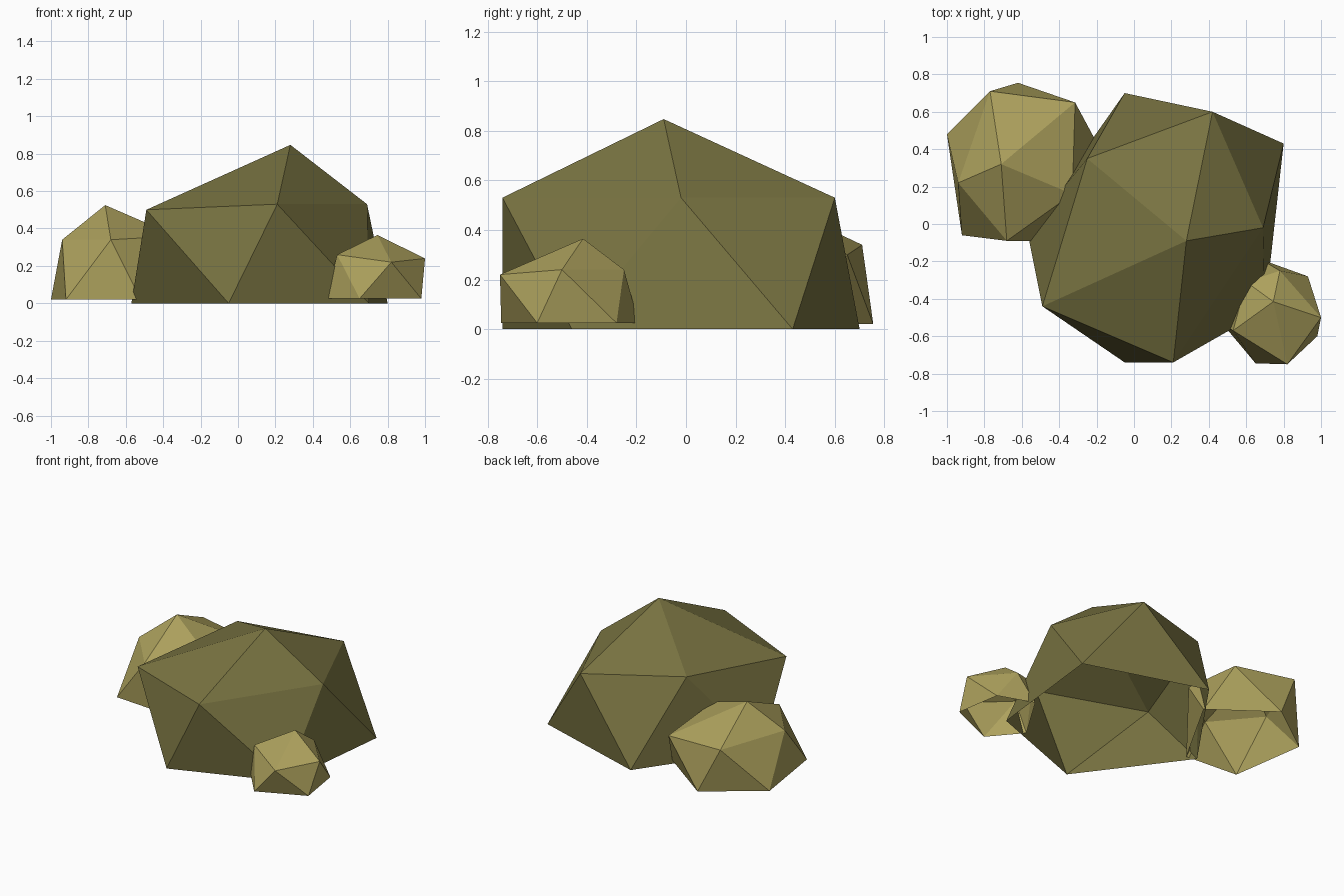
import bpy, bmesh

if "Cube" in bpy.data.objects:
    bpy.data.objects.remove(bpy.data.objects["Cube"])


def material(name, rgb):
    m = bpy.data.materials.new(name)
    m.diffuse_color = (*rgb, 1.0)
    m.use_nodes = True
    m.node_tree.nodes["Principled BSDF"].inputs["Base Color"].default_value = m.diffuse_color
    return m


def rock(name, mat, top, upper, lower, base_z):
    """Faceted dome: a distorted icosahedron without its bottom cap.
    Rings run counter-clockwise; upper[i] sits between lower[i] and lower[i+1]."""
    bm = bmesh.new()
    t = bm.verts.new(top)
    u = [bm.verts.new(p) for p in upper]
    l = [bm.verts.new((x, y, base_z)) for x, y in lower]
    for i in range(5):
        j = (i + 1) % 5
        bm.faces.new((t, u[i], u[j]))
        bm.faces.new((l[i], l[j], u[i]))
        bm.faces.new((u[i], l[j], u[j]))
    mesh = bpy.data.meshes.new(name)
    bm.to_mesh(mesh)
    bm.free()
    mesh.materials.append(mat)
    obj = bpy.data.objects.new(name, mesh)
    bpy.context.collection.objects.link(obj)
    return obj


dark = material("dark olive stone", (0.19, 0.172, 0.053))
light = material("light sandy stone", (0.42, 0.36, 0.11))

# Large central boulder
rock("large_rock", dark, (0.28, -0.09, 0.847),
     [(0.21, -0.74, 0.53), (0.69, -0.02, 0.53), (0.42, 0.60, 0.53),
      (-0.25, 0.35, 0.59), (-0.49, -0.44, 0.50)],
     [(-0.05, -0.74), (0.70, -0.46), (0.80, 0.43), (-0.05, 0.70), (-0.57, -0.04)],
     0.0)

# Medium rock, back left
rock("medium_rock", light, (-0.71, 0.32, 0.525),
     [(-0.68, -0.09, 0.34), (-0.33, 0.16, 0.36), (-0.315, 0.65, 0.30),
      (-0.77, 0.71, 0.34), (-0.94, 0.22, 0.34)],
     [(-0.92, -0.06), (-0.52, -0.09), (-0.21, 0.455), (-0.62, 0.755), (-1.0, 0.48)],
     0.02)

# Small rock, front right
rock("small_rock", light, (0.745, -0.415, 0.365),
     [(0.82, -0.75, 0.22), (1.0, -0.50, 0.24), (0.78, -0.25, 0.24),
      (0.60, -0.31, 0.26), (0.53, -0.57, 0.26)],
     [(0.65, -0.745), (0.98, -0.60), (0.93, -0.28), (0.68, -0.19), (0.47, -0.53)],
     0.025)
